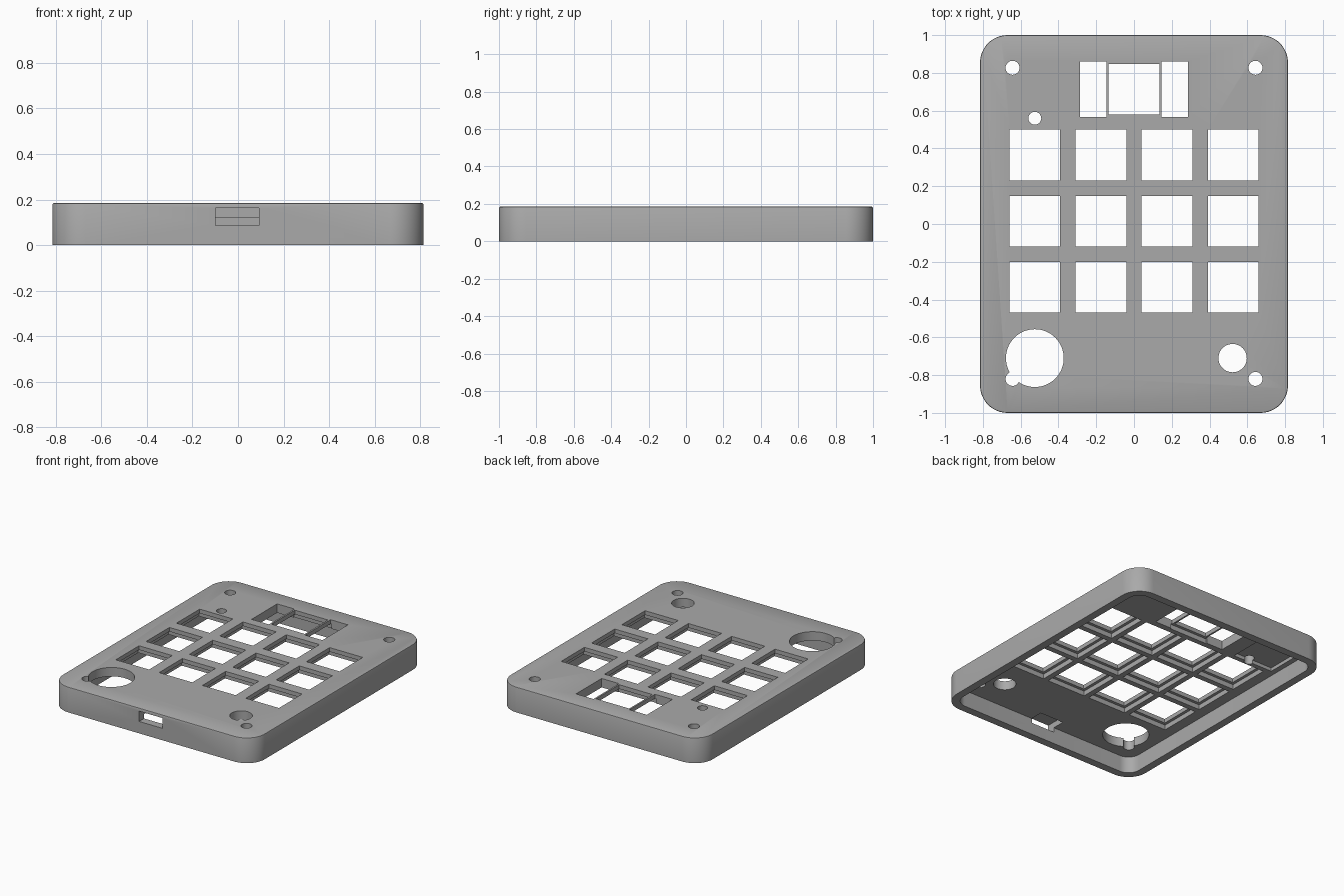
import bpy, bmesh, math

if "Cube" in bpy.data.objects:
    bpy.data.objects.remove(bpy.data.objects["Cube"])

W, L, H = 1.63, 2.0, 0.185      # outer size
WALL, CEIL = 0.057, 0.12        # wall thickness, underside of the plate
RADIUS = 0.145

grey = bpy.data.materials.new("case grey")
grey.use_nodes = True
grey.diffuse_color = (0.4, 0.4, 0.4, 1)
grey.node_tree.nodes["Principled BSDF"].inputs["Base Color"].default_value = (0.4, 0.4, 0.4, 1)


def prism(name, outline, z0, z1):
    """Extrude a flat outline from z0 to z1."""
    bm = bmesh.new()
    base = bm.faces.new([bm.verts.new((x, y, z0)) for x, y in outline])
    top = bmesh.ops.extrude_face_region(bm, geom=[base])["geom"]
    for v in top:
        if isinstance(v, bmesh.types.BMVert):
            v.co.z = z1
    bmesh.ops.recalc_face_normals(bm, faces=bm.faces)
    mesh = bpy.data.meshes.new(name)
    bm.to_mesh(mesh)
    bm.free()
    obj = bpy.data.objects.new(name, mesh)
    bpy.context.collection.objects.link(obj)
    mesh.materials.append(grey)
    return obj


def rounded(w, l, r, steps=12):
    pts = []
    for q, (sx, sy) in enumerate([(1, 1), (-1, 1), (-1, -1), (1, -1)]):
        for i in range(steps + 1):
            a = (q + i / steps) * math.pi / 2
            pts.append((sx * (w / 2 - r) + r * math.cos(a), sy * (l / 2 - r) + r * math.sin(a)))
    return pts


def rect(x, y, w, l):
    return [(x + sx * w / 2, y + sy * l / 2) for sx, sy in [(1, 1), (-1, 1), (-1, -1), (1, -1)]]


def circle(x, y, r, n=40):
    return [(x + r * math.cos(2 * math.pi * i / n), y + r * math.sin(2 * math.pi * i / n)) for i in range(n)]


# Outer body with a slim chamfer round the top rim
case = prism("case", rounded(W, L, RADIUS), 0, H)
bm = bmesh.new()
bm.from_mesh(case.data)
rim = [e for e in bm.edges if all(v.co.z > H - 0.001 for v in e.verts)]
bmesh.ops.bevel(bm, geom=rim, offset=0.007, segments=2, affect='EDGES', profile=0.5)
bm.to_mesh(case.data)
bm.free()


def cut(outline, z0, z1):
    cutter = prism("cutter", outline, z0, z1)
    cutter.hide_render = True
    mod = case.modifiers.new("cut", 'BOOLEAN')
    mod.operation, mod.solver, mod.object = 'DIFFERENCE', 'EXACT', cutter
    bpy.context.view_layer.objects.active = case
    bpy.ops.object.modifier_apply(modifier=mod.name)
    bpy.data.objects.remove(cutter)


# Hollow underside
cut(rounded(W - 2 * WALL, L - 2 * WALL, RADIUS - WALL), -0.1, CEIL)

# Key openings, each with a wider clip recess below
keys = [(-0.525 + 0.35 * c, 0.365 - 0.35 * r) for r in range(3) for c in range(4)]
for x, y in keys + [(0, 0.713)]:
    cut(rect(x, y, 0.268, 0.268), 0.05, 0.3)
    cut(rect(x, y, 0.31, 0.31), 0.05, 0.155)

# Stabiliser openings either side of the wide key
for side in (-1, 1):
    cut(rect(side * 0.216, 0.713, 0.14, 0.295), 0.05, 0.3)

# Knob, button, indicator and screw holes
cut(circle(-0.525, -0.71, 0.153, 64), 0.05, 0.3)
cut(circle(0.522, -0.71, 0.075), 0.05, 0.3)
cut(circle(-0.525, 0.56, 0.034), 0.05, 0.3)
for x in (-0.643, 0.643):
    for y in (-0.82, 0.827):
        cut(circle(x, y, 0.037), 0.05, 0.3)

# Shallow board pocket in the plate underside
cut(rect(-0.56, 0.68, 0.32, 0.25), 0.05, 0.145)

# Cable slot through the front wall
cut(rect(-0.003, -0.95, 0.19, 0.2), 0.087, 0.162)

bpy.ops.object.select_all(action='DESELECT')
case.select_set(True)
bpy.context.view_layer.objects.active = case
bpy.ops.object.shade_smooth_by_angle(angle=math.radians(30))
